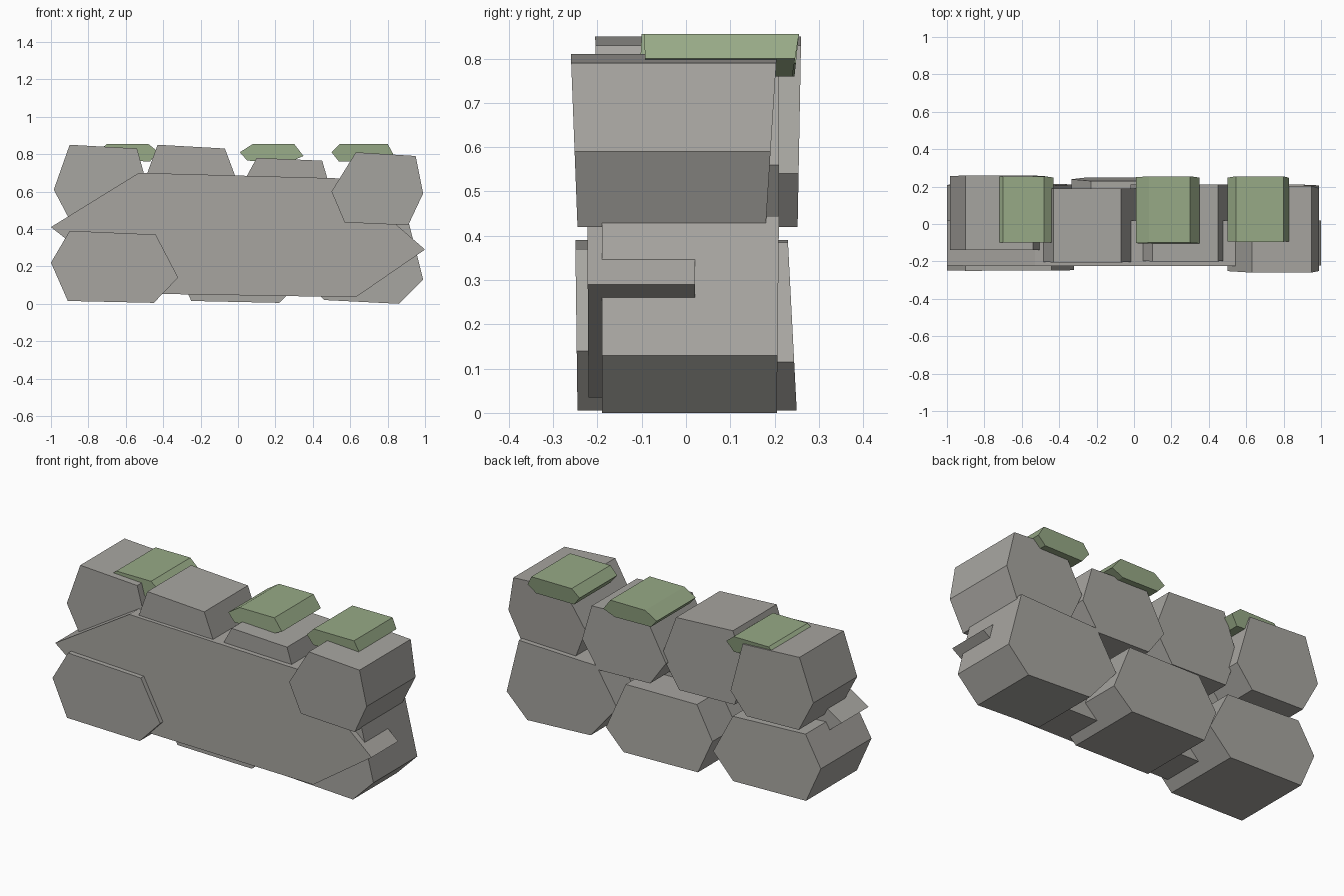
import bpy, bmesh

if "Cube" in bpy.data.objects:
    bpy.data.objects.remove(bpy.data.objects["Cube"])


def material(name, rgb):
    m = bpy.data.materials.new(name)
    m.diffuse_color = (*rgb, 1)
    m.use_nodes = True
    m.node_tree.nodes["Principled BSDF"].inputs["Base Color"].default_value = m.diffuse_color
    return m


STONE = material("grey_stone", (0.39, 0.38, 0.355))
MOSS = material("moss_green", (0.31, 0.40, 0.24))


def block(name, outline, front, back, mat):
    """Prism along y from an x-z outline; front and back are (y at bottom, y at top)."""
    zs = [z for _, z in outline]
    low, span = min(zs), max(zs) - min(zs)
    bm = bmesh.new()
    rings = []
    for y0, y1 in (front, back):
        rings.append([bm.verts.new((x, y0 + (y1 - y0) * (z - low) / span, z))
                      for x, z in outline])
    n = len(outline)
    bm.faces.new(rings[0])
    bm.faces.new(rings[1][::-1])
    for i in range(n):
        j = (i + 1) % n
        bm.faces.new((rings[0][i], rings[1][i], rings[1][j], rings[0][j]))
    bmesh.ops.recalc_face_normals(bm, faces=bm.faces)
    mesh = bpy.data.meshes.new(name)
    bm.to_mesh(mesh)
    bm.free()
    mesh.materials.append(mat)
    ob = bpy.data.objects.new(name, mesh)
    bpy.context.collection.objects.link(ob)
    return ob


# Long slab across the front
block("front_slab",
      [(-1, .41), (-.53, .70), (.56, .67), (1, .29), (.63, .035), (-.55, .055)],
      (-.22, -.225), (.02, .02), STONE)

# Lower row of stones
block("lower_left_stone",
      [(-1, .22), (-.90, .39), (-.44, .37), (-.32, .14), (-.45, .005), (-.91, .015)],
      (-.245, -.25), (.215, .205), STONE)
block("lower_middle_stone",
      [(-.335, .21), (-.23, .39), (.22, .385), (.335, .115), (.22, .005), (-.25, .015)],
      (-.19, -.19), (.25, .23), STONE)
block("lower_right_stone",
      [(.29, .22), (.42, .43), (.91, .445), (.99, .13), (.86, 0), (.46, .02)],
      (-.19, -.19), (.205, .21), STONE)

# Upper row of stones
block("upper_left_stone",
      [(-.985, .61), (-.90, .85), (-.54, .83), (-.46, .54), (-.56, .42), (-.89, .43)],
      (-.14, -.14), (.252, .26), STONE)
block("upper_middle_left_stone",
      [(-.51, .63), (-.43, .85), (-.07, .83), (.02, .59), (-.09, .42), (-.44, .43)],
      (-.20, -.205), (.19, .19), STONE)
block("upper_middle_right_stone",
      [(-.02, .56), (.10, .78), (.45, .765), (.51, .56), (.41, .41), (.08, .42)],
      (-.19, -.20), (.21, .21), STONE)
block("upper_right_stone",
      [(.50, .60), (.63, .81), (.95, .79), (.99, .59), (.91, .42), (.57, .435)],
      (-.245, -.26), (.18, .205), STONE)

# Moss caps on the upper stones
block("left_moss",
      [(-.73, .83), (-.70, .855), (-.48, .855), (-.43, .815), (-.47, .76), (-.66, .77)],
      (-.10, -.10), (.24, .255), MOSS)
block("middle_moss",
      [(.01, .81), (.08, .855), (.30, .855), (.35, .79), (.28, .76), (.05, .765)],
      (-.105, -.10), (.245, .255), MOSS)
block("right_moss",
      [(.50, .81), (.545, .855), (.80, .855), (.83, .80), (.78, .76), (.54, .76)],
      (-.09, -.095), (.24, .255), MOSS)
